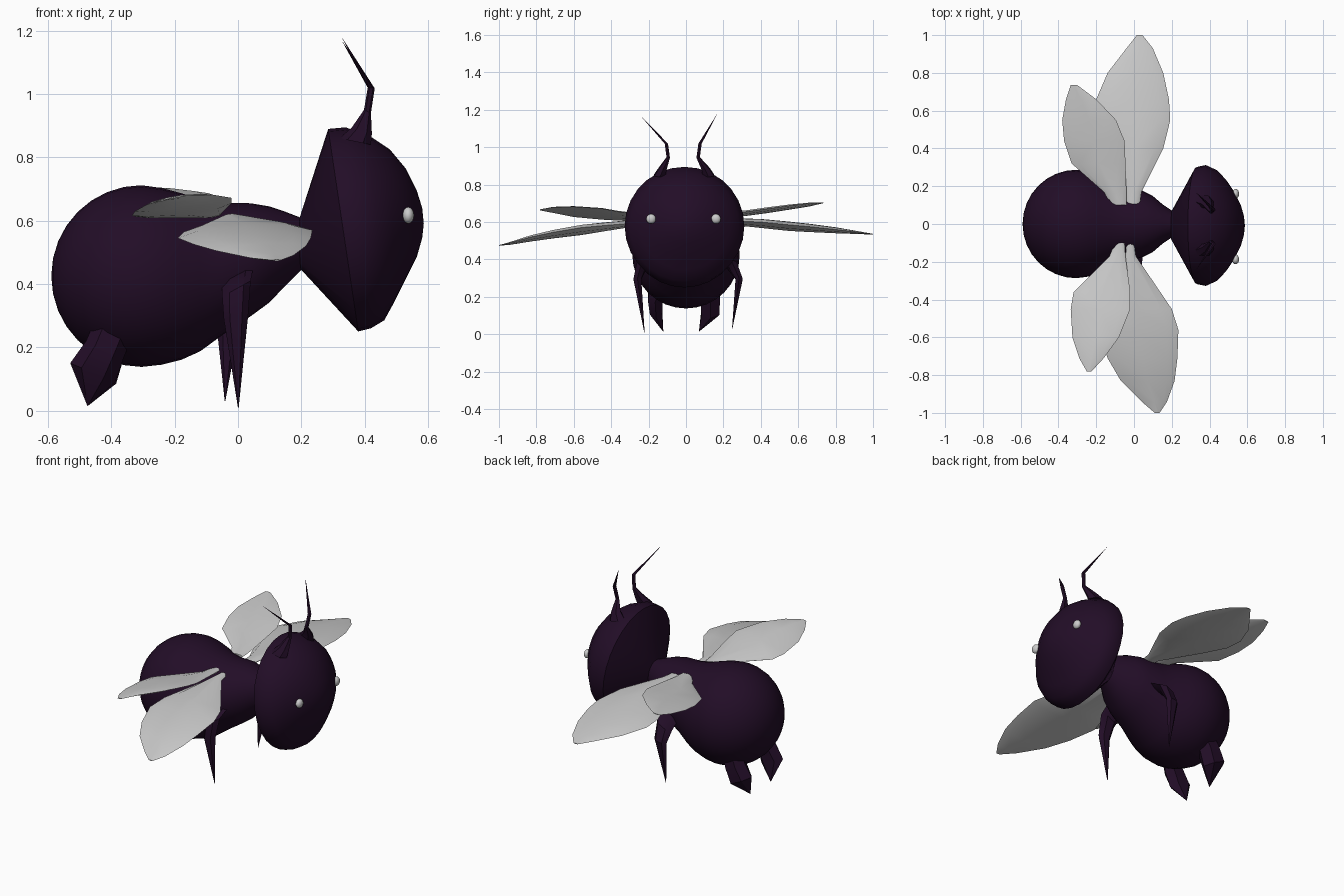
import bpy, bmesh, math
from mathutils import Vector

dark = bpy.data.materials.new("dark_purple")
dark.diffuse_color = (0.016, 0.004, 0.02, 1)


def loft(name, stations, n=24, mat=None, angle=40):
    """Skin elliptical rings; each station is (edge point, opposite edge point, half-thickness vector)."""
    bm = bmesh.new()
    rings = []
    for p, q, b in stations:
        p, q, b = Vector(p), Vector(q), Vector(b)
        c, a = (p + q) / 2, (p - q) / 2
        rings.append([bm.verts.new(c + a * math.cos(t) + b * math.sin(t))
                      for t in (2 * math.pi * i / n for i in range(n))])
    for r, s in zip(rings, rings[1:]):
        for i in range(n):
            j = (i + 1) % n
            bm.faces.new((r[i], r[j], s[j], s[i]))
    bm.faces.new(rings[0])
    bm.faces.new(rings[-1])
    bmesh.ops.remove_doubles(bm, verts=bm.verts, dist=0.0003)
    bmesh.ops.recalc_face_normals(bm, faces=bm.faces)
    finish(bm, name, mat, angle)


def finish(bm, name, mat, angle):
    me = bpy.data.meshes.new(name)
    bm.to_mesh(me)
    bm.free()
    ob = bpy.data.objects.new(name, me)
    bpy.context.collection.objects.link(ob)
    if mat:
        me.materials.append(mat)
    bpy.ops.object.select_all(action='DESELECT')
    ob.select_set(True)
    bpy.context.view_layer.objects.active = ob
    bpy.ops.object.shade_smooth_by_angle(angle=math.radians(angle))


def upright(rows, y=0):
    """Rows of top x, top z, bottom x, bottom z, half width in y."""
    return [((a, y, b), (c, y, d), (0, w, 0)) for a, b, c, d, w in rows]


# Abdomen (round rear) tapering through the thorax into the neck
rows = []
for i in range(9):
    t = math.radians(11.25 * i)
    x, r = -0.305 - 0.285 * math.cos(t), 0.287 * math.sin(t)
    rows.append((x, 0.425 + r, x, 0.425 - r, r))
rows += [(-0.24, 0.703, -0.24, 0.145, 0.278), (-0.18, 0.687, -0.18, 0.16, 0.256),
         (-0.12, 0.668, -0.12, 0.187, 0.226), (-0.05, 0.656, -0.05, 0.238, 0.197),
         (0.04, 0.655, 0.04, 0.298, 0.178), (0.10, 0.645, 0.10, 0.342, 0.148),
         (0.15, 0.628, 0.15, 0.395, 0.105), (0.21, 0.605, 0.21, 0.455, 0.065)]
loft("body", upright(rows), 32, dark)

# Tilted head: cone at the back, dome at the face
loft("head", upright([
    (0.195, 0.61, 0.195, 0.45, 0.07), (0.285, 0.89, 0.38, 0.25, 0.31),
    (0.34, 0.895, 0.42, 0.26, 0.32), (0.42, 0.865, 0.462, 0.285, 0.292),
    (0.48, 0.825, 0.495, 0.345, 0.242), (0.53, 0.765, 0.53, 0.415, 0.18),
    (0.565, 0.695, 0.565, 0.485, 0.11), (0.582, 0.64, 0.582, 0.545, 0.05),
    (0.587, 0.59, 0.587, 0.59, 0)], -0.008), 28, dark)

# Eyes
for name, y in (("eye_right", -0.187), ("eye_left", 0.16)):
    bm = bmesh.new()
    bmesh.ops.create_uvsphere(bm, u_segments=16, v_segments=10, radius=0.026)
    bmesh.ops.scale(bm, vec=(0.7, 1, 1), verts=bm.verts)
    bmesh.ops.translate(bm, vec=(0.538, y, 0.617), verts=bm.verts)
    finish(bm, name, None, 60)


def wing(name, rows):
    """Rows of y, trailing x, trailing z, leading x, leading z, half thickness."""
    loft(name, [((a, y, b), (c, y, d), (0, 0, t)) for y, a, b, c, d, t in rows], 8)


# Front wings
wing("front_wing_right", [
    (-0.10, -0.04, 0.61, 0.00, 0.61, 0.012), (-0.17, -0.045, 0.61, 0.01, 0.605, 0.015),
    (-0.45, -0.17, 0.565, 0.20, 0.58, 0.024), (-0.56, -0.19, 0.545, 0.235, 0.57, 0.026),
    (-0.71, -0.14, 0.525, 0.23, 0.545, 0.022), (-0.83, -0.07, 0.505, 0.215, 0.52, 0.016),
    (-0.94, 0.04, 0.482, 0.175, 0.49, 0.007), (-1.0, 0.11, 0.475, 0.135, 0.475, 0.002)])
wing("front_wing_left", [
    (0.10, -0.04, 0.61, 0.03, 0.61, 0.012), (0.17, -0.045, 0.605, 0.04, 0.61, 0.015),
    (0.40, -0.15, 0.585, 0.155, 0.60, 0.024), (0.55, -0.20, 0.57, 0.192, 0.585, 0.025),
    (0.66, -0.20, 0.562, 0.185, 0.575, 0.022), (0.80, -0.14, 0.552, 0.155, 0.56, 0.016),
    (0.93, -0.04, 0.54, 0.10, 0.545, 0.007), (1.0, 0.015, 0.535, 0.045, 0.535, 0.002)])

# Hind wings
wing("hind_wing_right", [
    (-0.10, -0.10, 0.62, -0.05, 0.625, 0.012), (-0.17, -0.13, 0.615, -0.045, 0.63, 0.013),
    (-0.36, -0.32, 0.612, -0.02, 0.655, 0.015), (-0.45, -0.335, 0.616, -0.02, 0.672, 0.016),
    (-0.60, -0.326, 0.63, -0.08, 0.682, 0.015), (-0.71, -0.29, 0.65, -0.16, 0.68, 0.008),
    (-0.78, -0.25, 0.663, -0.225, 0.667, 0.002)])
wing("hind_wing_left", [
    (0.10, -0.12, 0.625, -0.04, 0.63, 0.012), (0.17, -0.16, 0.63, -0.04, 0.635, 0.013),
    (0.32, -0.33, 0.64, -0.045, 0.655, 0.014), (0.44, -0.37, 0.656, -0.05, 0.672, 0.014),
    (0.55, -0.38, 0.672, -0.095, 0.687, 0.012), (0.66, -0.36, 0.687, -0.20, 0.70, 0.008),
    (0.735, -0.335, 0.702, -0.30, 0.704, 0.002)])


def limb(name, rows, n=6):
    """Rows of y, first edge x, z, second edge x, z, half thickness in y."""
    loft(name, [((a, y, b), (c, y, d), (0, w, 0)) for y, a, b, c, d, w in rows], n, dark, 30)


# Front legs: out from the thorax, knee, then a spike down
limb("front_leg_right", [
    (-0.14, -0.05, 0.42, 0.05, 0.46, 0.03), (-0.23, -0.05, 0.36, 0.04, 0.41, 0.035),
    (-0.26, -0.045, 0.29, 0.032, 0.30, 0.024), (-0.222, 0.0, 0.008, 0.002, 0.008, 0.001)])
limb("front_leg_left", [
    (0.14, -0.07, 0.41, 0.03, 0.45, 0.03), (0.24, -0.075, 0.35, 0.02, 0.40, 0.035),
    (0.284, -0.07, 0.29, 0.01, 0.30, 0.022), (0.247, -0.042, 0.03, -0.04, 0.03, 0.001)])

# Hind legs: short stubby blades under the abdomen
limb("hind_leg_right", [
    (-0.15, -0.45, 0.29, -0.34, 0.22, 0.05), (-0.165, -0.48, 0.22, -0.36, 0.17, 0.045),
    (-0.16, -0.53, 0.15, -0.388, 0.09, 0.038), (-0.122, -0.476, 0.015, -0.474, 0.015, 0.001)])
limb("hind_leg_left", [
    (0.13, -0.45, 0.29, -0.34, 0.22, 0.05), (0.13, -0.48, 0.22, -0.36, 0.17, 0.06),
    (0.13, -0.525, 0.15, -0.385, 0.085, 0.055), (0.07, -0.476, 0.015, -0.474, 0.015, 0.001)])

# Antennae: flared base, kinked stalk, needle tip
for name, ys, tip in (("antenna_right", (-0.14, -0.125, -0.095, -0.105, -0.24), 1.165),
                      ("antenna_left", (0.12, 0.105, 0.065, 0.075, 0.165), 1.175)):
    limb(name, [
        (ys[0], 0.32, 0.86, 0.42, 0.84, 0.035), (ys[1], 0.36, 0.895, 0.423, 0.875, 0.025),
        (ys[2], 0.398, 0.95, 0.42, 0.94, 0.010), (ys[3], 0.41, 1.02, 0.432, 1.018, 0.010),
        (ys[4], 0.33, tip, 0.331, tip, 0.0005)])
